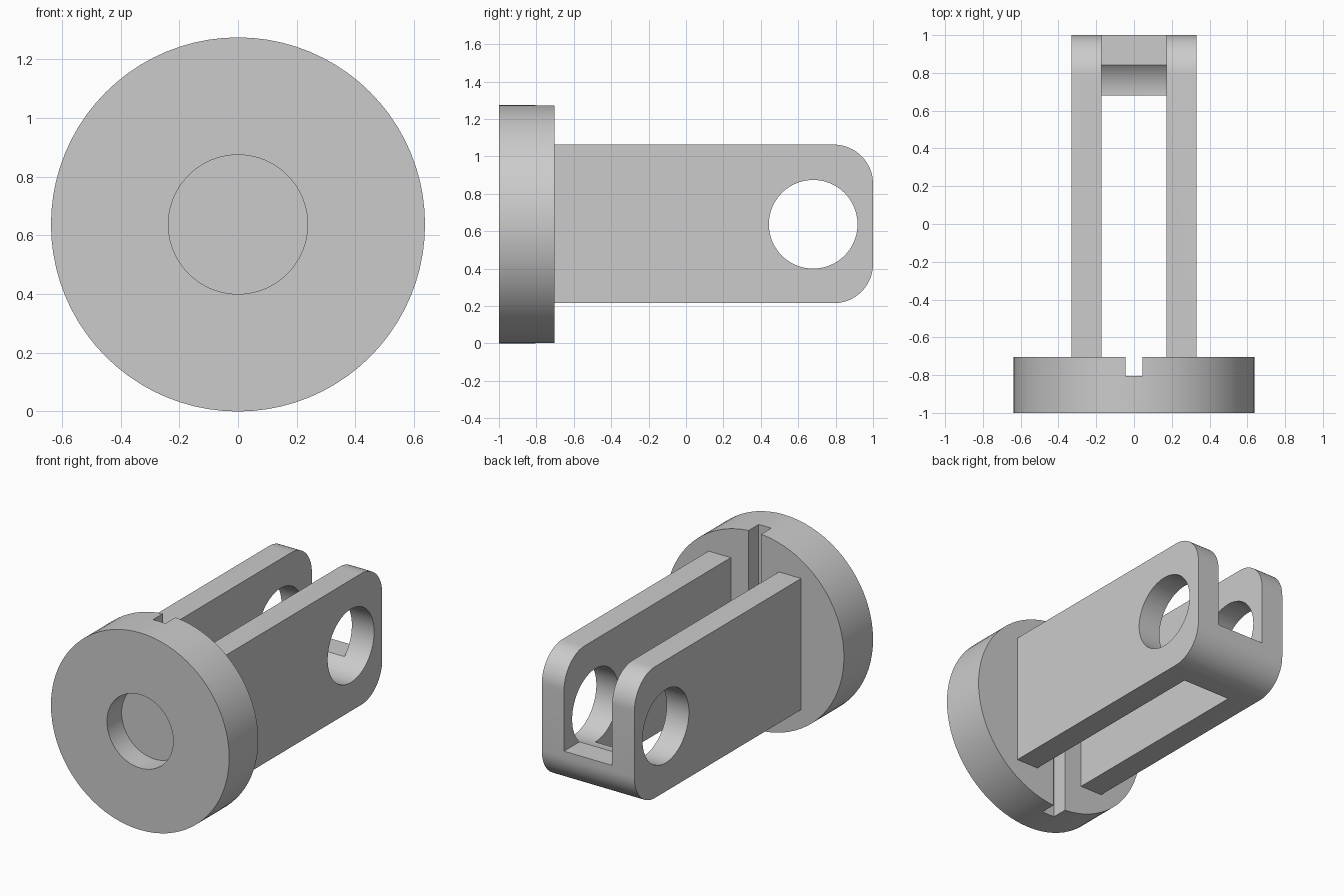
import bpy, bmesh, math
from mathutils import Matrix, Vector

cube = bpy.data.objects.get("Cube")
if cube:
    bpy.data.objects.remove(cube, do_unlink=True)

MID = 0.637          # height of the shared axis, also the disc radius
HOLE = 0.237         # radius of the pin holes and the front recess
BACK = -0.703        # rear face of the disc
PIN_Y = 0.68
OUT, INN = 0.331, 0.172   # outer and inner faces of the arms

grey = bpy.data.materials.new("light grey")
grey.use_nodes = True
colour = (0.6, 0.6, 0.6, 1)
grey.diffuse_color = colour
grey.node_tree.nodes["Principled BSDF"].inputs["Base Color"].default_value = colour


def make_object(name, bm):
    bmesh.ops.recalc_face_normals(bm, faces=bm.faces)
    mesh = bpy.data.meshes.new(name)
    bm.to_mesh(mesh)
    bm.free()
    mesh.materials.append(grey)
    obj = bpy.data.objects.new(name, mesh)
    bpy.context.collection.objects.link(obj)
    return obj


def box(name, lo, hi):
    bm = bmesh.new()
    lo, hi = Vector(lo), Vector(hi)
    size = Matrix.Diagonal((*(hi - lo), 1))
    bmesh.ops.create_cube(bm, size=1, matrix=Matrix.Translation((lo + hi) / 2) @ size)
    return make_object(name, bm)


def cylinder(name, radius, depth, centre, axis):
    bm = bmesh.new()
    turn = Matrix.Rotation(math.pi / 2, 4, axis)
    bmesh.ops.create_cone(bm, cap_ends=True, segments=80, radius1=radius, radius2=radius,
                          depth=depth, matrix=Matrix.Translation(centre) @ turn)
    return make_object(name, bm)


def cut(obj, cutters):
    """Subtract each cutter, then remove it."""
    bpy.context.view_layer.objects.active = obj
    for cutter in cutters:
        mod = obj.modifiers.new("cut", "BOOLEAN")
        mod.operation, mod.solver, mod.object = "DIFFERENCE", "EXACT", cutter
        bpy.ops.object.modifier_apply(modifier=mod.name)
        bpy.data.objects.remove(cutter, do_unlink=True)


# Disc with a front recess and a slot across its rear face
disc = cylinder("base_disc", MID, 1 + BACK, (0, (BACK - 1) / 2, MID), "X")
cut(disc, [
    cylinder("recess_cutter", HOLE, 0.3, (0, -1, MID), "X"),
    box("slot_cutter", (-0.045, -0.805, -1), (0.045, 0, 2)),
])

# Fork: a block with rounded far corners, opened into two arms and a low bridge
fork = box("fork_arms", (-OUT, BACK, 0.215), (OUT, 1, 1.063))
bm = bmesh.new()
bm.from_mesh(fork.data)
corners = [e for e in bm.edges if all(v.co.y > 0.9 for v in e.verts)
           and abs(e.verts[0].co.z - e.verts[1].co.z) < 0.01]
bmesh.ops.bevel(bm, geom=corners, offset=0.21, segments=16, profile=0.5, affect="EDGES")
bm.to_mesh(fork.data)
bm.free()
cut(fork, [
    box("gap_cutter", (-INN, -2, -1), (INN, PIN_Y, 2)),
    box("bridge_cutter", (-INN, 0, 0.463), (INN, 2, 2)),
    cylinder("pin_cutter", HOLE, 2, (0, PIN_Y, MID), "Y"),
])

# Smooth the round faces and keep the edges crisp
bpy.ops.object.select_all(action="DESELECT")
for part in (disc, fork):
    part.select_set(True)
bpy.context.view_layer.objects.active = disc
bpy.ops.object.shade_smooth_by_angle(angle=math.radians(30))
